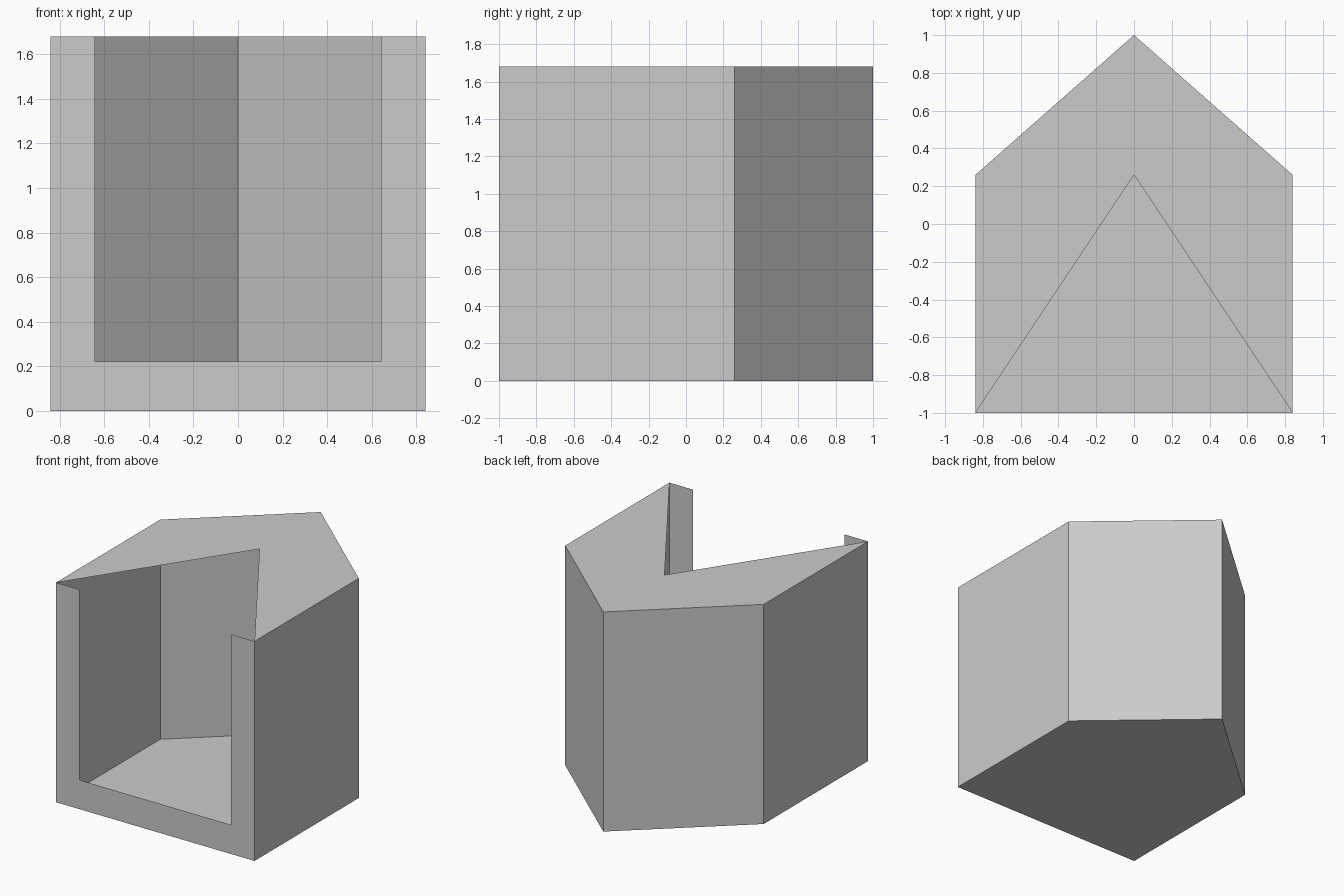
import bpy, bmesh

if "Cube" in bpy.data.objects:
    bpy.data.objects.remove(bpy.data.objects["Cube"])

W, H = 0.84, 1.68          # half width, height
YF, YS, YB = -1.0, 0.26, 1.0   # front, shoulder, back point
OW, OZ = 0.64, 0.223       # half width and sill height of the front opening

bm = bmesh.new()


def face(points):
    return bm.faces.new([bm.verts.new(p) for p in points])


# Five-sided plan, counter-clockwise from front left
plan = [(-W, YF), (W, YF), (W, YS), (0, YB), (-W, YS)]

# Floor
face([(x, y, 0) for x, y in reversed(plan)])

# Side and back walls, thin single-sheet panels
for (x0, y0), (x1, y1) in zip(plan[1:], plan[2:] + plan[:1]):
    face([(x0, y0, 0), (x1, y1, 0), (x1, y1, H), (x0, y0, H)])

# Top with a V-shaped notch open to the front
face([(x, y, H) for x, y in plan[1:] + [plan[0], (0, YS)]])

# U-shaped front panel
front = [(-W, 0), (W, 0), (W, H), (OW, H), (OW, OZ), (-OW, OZ), (-OW, H), (-W, H)]
face([(x, YF, z) for x, z in front])

bmesh.ops.remove_doubles(bm, verts=bm.verts, dist=1e-4)

# Split the concave panels into clean triangles
bmesh.ops.triangulate(bm, faces=[f for f in bm.faces if len(f.verts) > 5])

mesh = bpy.data.meshes.new("open_bin")
bm.to_mesh(mesh)
bm.free()
bpy.context.collection.objects.link(bpy.data.objects.new("open_bin", mesh))
